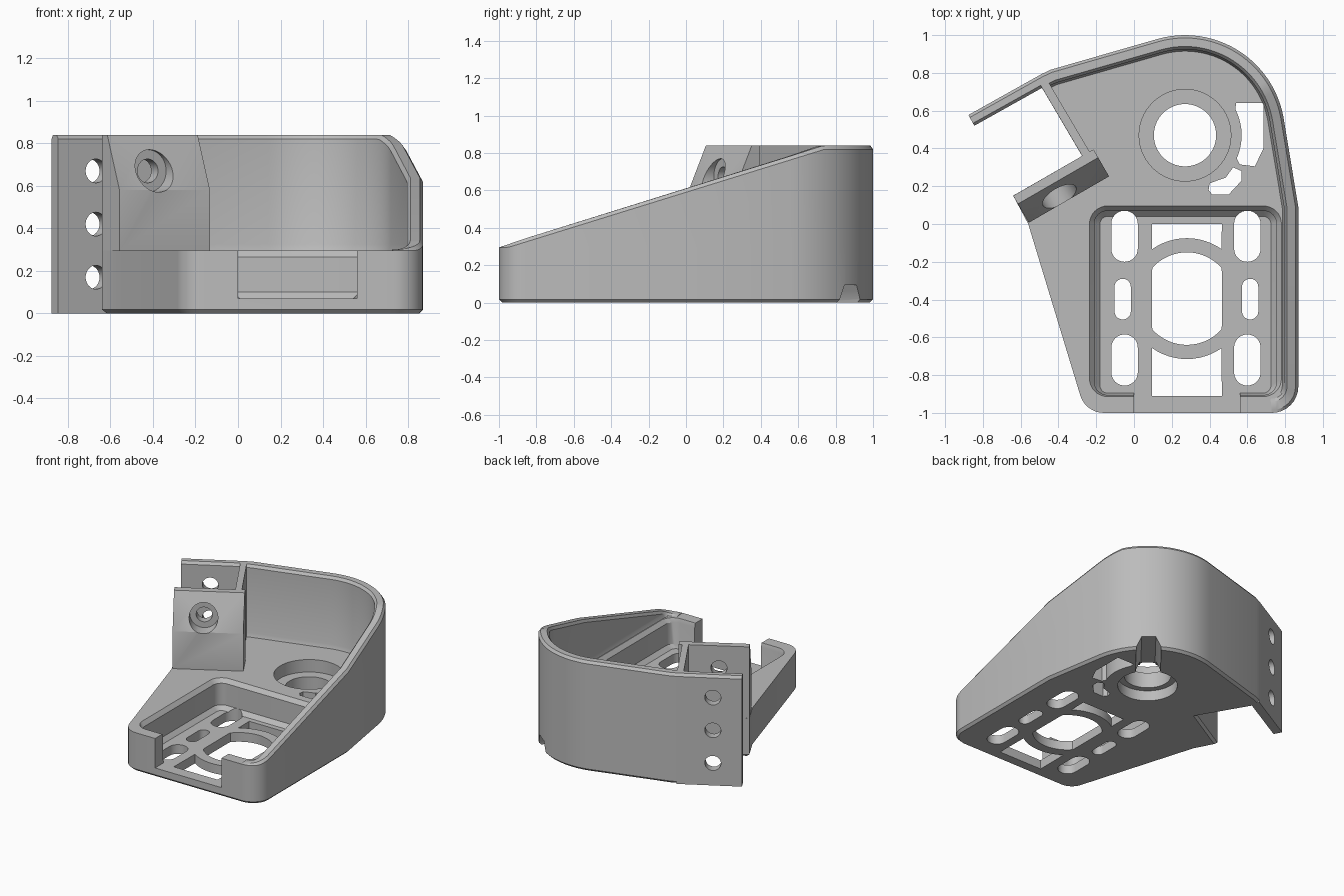
import bpy, bmesh
from math import sin, cos, radians, sqrt
from mathutils import Vector

cube = bpy.data.objects.get("Cube")
if cube:
    bpy.data.objects.remove(cube, do_unlink=True)

grey = bpy.data.materials.new("plain grey")
grey.use_nodes = True
grey.diffuse_color = (0.5, 0.5, 0.5, 1)
grey.node_tree.nodes["Principled BSDF"].inputs["Base Color"].default_value = (0.5, 0.5, 0.5, 1)

FLOOR, TOP = 0.295, 0.84
U = Vector((cos(radians(30)), 0.5, 0))       # along the clamp faces
N = Vector((0.5, -cos(radians(30)), 0))      # across the clamp gap
BORE = (0.27, 0.47)
CLAMP = Vector((-0.457, 0.255, 0))           # middle of the block's back face


def loft(name, rings, chamfer=0):
    """Solid through closed rings of equal length, optionally chamfered underneath."""
    bm = bmesh.new()
    vs = [[bm.verts.new(p) for p in ring] for ring in rings]
    n = len(vs[0])
    for a, b in zip(vs, vs[1:]):
        for i in range(n):
            j = (i + 1) % n
            bm.faces.new((a[i], a[j], b[j], b[i]))
    bm.faces.new(vs[0][::-1])
    bm.faces.new(vs[-1])
    bmesh.ops.recalc_face_normals(bm, faces=bm.faces[:])
    if chamfer:
        low = set(vs[0])
        edges = [e for e in bm.edges if all(v in low for v in e.verts)]
        bmesh.ops.bevel(bm, geom=edges, offset=chamfer, segments=1, affect='EDGES')
    me = bpy.data.meshes.new(name)
    bm.to_mesh(me)
    bm.free()
    ob = bpy.data.objects.new(name, me)
    bpy.context.collection.objects.link(ob)
    me.materials.append(grey)
    return ob


def prism(name, pts, z0=-0.1, z1=1, chamfer=0):
    return loft(name, [[(x, y, z) for x, y in pts] for z in (z0, z1)], chamfer)


def arc(c, r, a0, a1, n):
    angles = [radians(a0 + (a1 - a0) * i / n) for i in range(n + 1)]
    return [(c[0] + r * cos(a), c[1] + r * sin(a)) for a in angles]


def cylinder(c, axis, r, d0, d1, n=40):
    q = Vector(axis).to_track_quat('Z', 'Y')
    return loft("cutter", [[Vector(c) + q @ Vector((x, y, d))
                            for x, y in arc((0, 0), r, 0, 360 - 360 / n, n - 1)] for d in (d0, d1)])


def rounded(x0, x1, y0, y1, r):
    pts = []
    for i, (x, y) in enumerate(((x1 - r, y1 - r), (x0 + r, y1 - r), (x0 + r, y0 + r), (x1 - r, y0 + r))):
        pts += arc((x, y), r, 90 * i, 90 * i + 89.9, 8)
    return pts


def cut(ob, cutters):
    for c in cutters:
        c.hide_render = True
        mod = ob.modifiers.new("cut", 'BOOLEAN')
        mod.object, mod.operation, mod.solver = c, 'DIFFERENCE', 'EXACT'
        bpy.context.view_layer.update()
        ev = ob.evaluated_get(bpy.context.evaluated_depsgraph_get())
        me = bpy.data.meshes.new_from_object(ev)
        ob.modifiers.clear()
        ob.data = me
        bpy.data.objects.remove(c, do_unlink=True)


def sweep(name, path, z0, t, flare):
    """Wall on the inner side of a path, with a chamfered rim and a widened foot."""
    rings = []
    for i, p in enumerate(path):
        dirs = [(Vector(b) - Vector(a)).normalized() for a, b in zip(path[max(i - 1, 0):i + 2], path[max(i - 1, 0) + 1:i + 2])]
        d = sum(dirs, Vector((0, 0))).normalized()
        m = Vector((-d.y, d.x))
        top = min(TOP, 0.3 + 0.31 * (p[1] + 1)) if p[0] > 0 else TOP
        zc = max(z0, top - 0.02)
        section = ((0, z0), (0, zc), (0.015, top), (t - 0.015, top), (t, zc), (t, min(z0 + 0.03, zc)), (flare, z0))
        rings.append([(p[0] + m.x * s, p[1] + m.y * s, z) for s, z in section])
    return loft(name, rings)


# Outer contour: front right corner, side, rounded back, bend to the flange
contour = (arc((0.73, -0.86), 0.14, 270, 360, 8) + [(0.87, 0.09)]
           + arc(BORE, 0.53, 10, 106, 24) + [(-0.44, 0.817), (-0.5, 0.788)])
notch = [(-0.49, 0.725), (-0.275, 0.36), (-0.64, 0.15), (-0.56, 0)]
base = prism("base_plate", contour + notch + arc((-0.16, -0.87), 0.13, 197, 270, 7), 0, FLOOR, 0.018)

# Recessed tray with chamfered rim and foot, open at the front
tray = loft("cutter", [[(x, y, z) for x, y in rounded(-0.24 + i, 0.785 - i, -0.915 + i / 3, 0.1 - i, 0.1 - i)]
                       for z, i in ((0.07, 0.06), (0.1, 0.03), (0.265, 0.03), (0.3, 0), (0.4, 0))])
gap = prism("cutter", [(0, -1.1), (0.56, -1.1), (0.56, -0.8), (0, -0.8)], 0.07, 1)
cutters = [tray, gap]

# Tray floor openings: large oval, long and short slots, two arched windows
MID = (0.28, -0.395)
oval = [(max(0.095, min(0.465, x)), y) for x, y in arc(MID, 0.245, 0, 354, 59)]
cutters.append(prism("cutter", oval))
for x in (-0.05, 0.6):
    for y0, y1 in ((-0.2, 0.07), (-0.855, -0.585)):
        cutters.append(prism("cutter", rounded(x - 0.07, x + 0.07, y0, y1, 0.069)))
for x in (-0.06, 0.615):
    cutters.append(prism("cutter", rounded(x - 0.043, x + 0.043, -0.505, -0.29, 0.042)))
cutters.append(prism("cutter", arc(MID, 0.32, 55, 125, 12) + [(0.095, 0), (0.465, 0)]))
cutters.append(prism("cutter", arc(MID, 0.32, 235, 305, 12) + [(0.465, -0.91), (0.095, -0.91)]))

# Stepped round bore, drain channel and two lightening holes
for r, z0, z1 in ((0.165, -0.1, 1), (0.243, 0.2, 1), (0.21, -0.1, 0.08)):
    cutters.append(cylinder((*BORE, 0), (0, 0, 1), r, z0, z1, 56))
out, side = Vector((0.63, 0.777, 0)), Vector((-0.777, 0.63, 0))
channel = ((-0.1, -0.1), (0.1, -0.1), (0.085, 0.02), (0.05, 0.095), (-0.05, 0.095), (-0.085, 0.02))
cutters.append(loft("cutter", [[Vector((*BORE, z)) + out * d + side * s for s, z in channel] for d in (0.1, 0.7)]))
cutters.append(prism("cutter", [(0.54, 0.64), (0.685, 0.64), (0.685, 0.4), (0.64, 0.305), (0.56, 0.315)]
                     + arc(BORE, 0.3, -24, 27, 10)))
cutters.append(prism("cutter", [(0.4, 0.215), (0.395, 0.18), (0.415, 0.155), (0.5, 0.155), (0.57, 0.23),
                                (0.57, 0.28), (0.525, 0.3), (0.485, 0.245), (0.44, 0.23)]))
cut(base, cutters)

# Sloping side and back wall, and the flat clamp flange
wall = sweep("outer_wall", contour, FLOOR, 0.075, 0.085)
flange = sweep("clamp_flange", [(-0.48, 0.799), (-0.877, 0.577)], 0, 0.065, 0.065)
cut(flange, [cylinder(CLAMP + Vector((0, 0, z)), N, 0.056, -0.7, -0.3) for z in (0.17, 0.42, 0.67)])

# Thin wall closing the clamp gap, with two holes
a, b = Vector((-0.497, 0.738, 0)), Vector((-0.265, 0.345, 0))
closing = prism("gap_wall", [p.xy for p in (a, b, b + U * 0.045, a + U * 0.045)], FLOOR, TOP)
cut(closing, [cylinder((-0.38, 0.54, z), U, 0.055, -0.2, 0.2) for z in (0.42, 0.67)])

# Clamp block with a sloping front and a counterbored bolt hole
profile = ((0, FLOOR), (0.165, FLOOR), (0.165, 0.58), (0.05, TOP), (0, TOP))
block = loft("clamp_block", [[CLAMP + U * u + N * n + Vector((0, 0, z)) for n, z in profile]
                             for u in (-0.211, 0.28)])
axis_point = CLAMP + Vector((0, 0, 0.67))
cut(block, [cylinder(axis_point, N, 0.056, -0.2, 0.4), cylinder(axis_point, N, 0.1, 0.065, 0.4)])

# Smooth the curved faces, keep edges sharp
bpy.ops.object.select_all(action='DESELECT')
for ob in (base, wall, flange, closing, block):
    ob.select_set(True)
bpy.context.view_layer.objects.active = base
bpy.ops.object.shade_smooth_by_angle(angle=radians(25))
